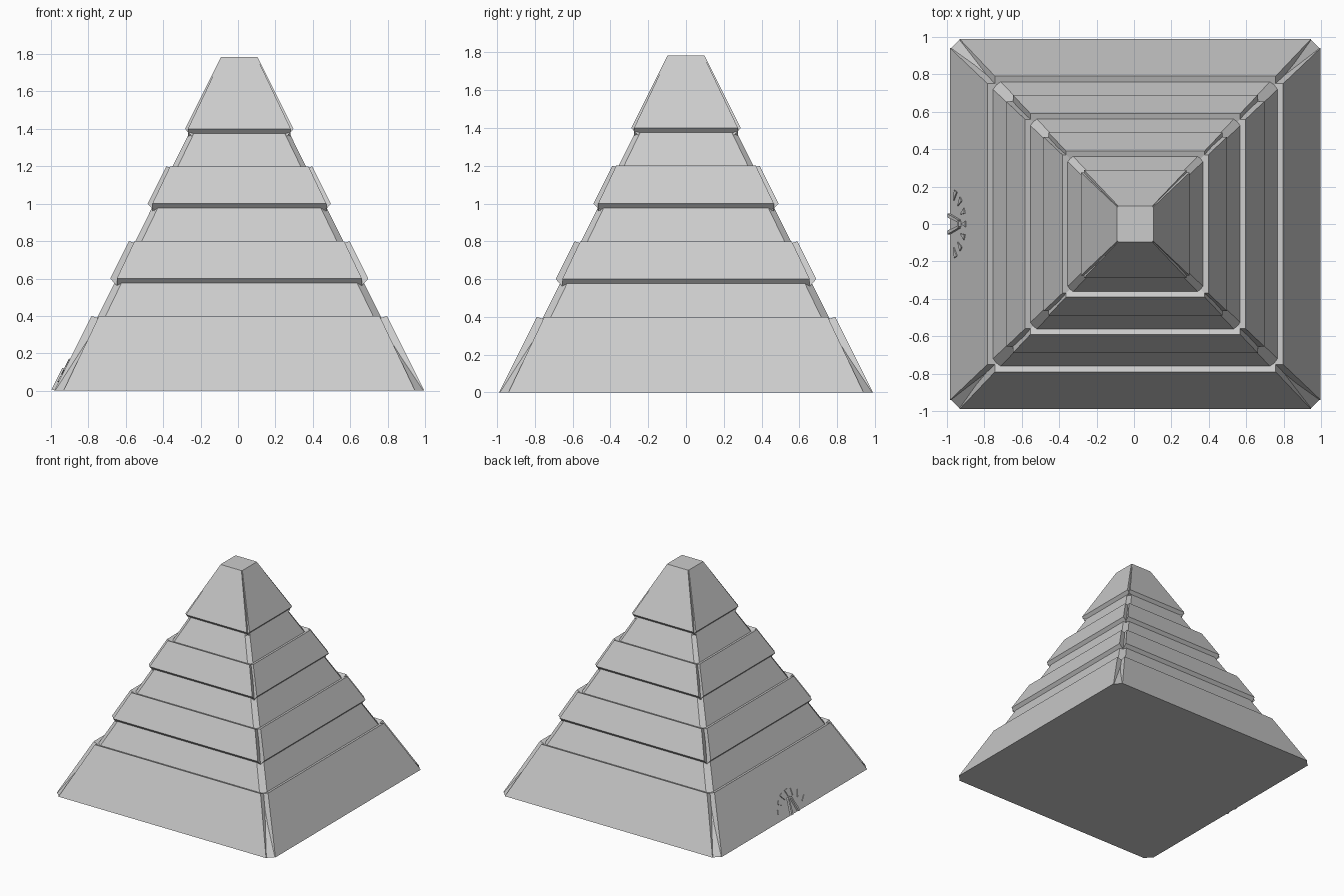
import bpy, bmesh
from math import radians, sin, cos, sqrt
from mathutils import Matrix, Vector

if "Cube" in bpy.data.objects:
    bpy.data.objects.remove(bpy.data.objects["Cube"])

CX = 0.007          # the pyramid sits slightly off-centre because of the doorway
TOP = 1.785
A, B = 1 / sqrt(5), 2 / sqrt(5)   # slope direction of the faces


def outer(z):
    return 0.99 - 0.5 * z


def half_width(z):
    return 0.94 - 0.475 * z


def make(name, rings, matrix=Matrix()):
    """Solid skinned between consecutive rings of equal vertex count."""
    bm = bmesh.new()
    loops = [[bm.verts.new(matrix @ Vector(p)) for p in ring] for ring in rings]
    for a, b in zip(loops, loops[1:]):
        n = len(a)
        for i in range(n):
            bm.faces.new((a[i], a[(i + 1) % n], b[(i + 1) % n], b[i]))
    bm.faces.new(loops[0][::-1])
    bm.faces.new(loops[-1])
    bmesh.ops.recalc_face_normals(bm, faces=bm.faces[:])
    mesh = bpy.data.meshes.new(name)
    bm.to_mesh(mesh)
    bm.free()
    obj = bpy.data.objects.new(name, mesh)
    bpy.context.collection.objects.link(obj)
    return obj


def octagon(h, c, z):
    pts = []
    for sx, sy in ((1, 1), (-1, 1), (-1, -1), (1, -1)):
        pair = [(sx * h, sy * (h - c), z), (sx * (h - c), sy * h, z)]
        pts += pair if sx * sy > 0 else pair[::-1]
    return pts


# Core with chamfered corners, flaring out at the foot
shift = Matrix.Translation((CX, 0, 0))
make("core", [octagon(0.985, 0.045, 0), octagon(0.76, 0.04, 0.39),
              octagon(0.065, 0.02, TOP)], shift)

# Raised sloping bands on all four sides
for level, (z0, z1) in enumerate([(0, 0.4), (0.6, 0.8), (1.0, 1.2), (1.4, TOP)]):
    # undercut lower edge and sloping upper ledge
    low = z0 - 0.05 if z0 else 0
    high = z1 - 0.02 if z1 < TOP else TOP
    profile = [(outer(z0), z0), (outer(z1), z1),
               (outer(high) - 0.07, high), (outer(low) - 0.07, low)]
    for side in range(4):
        rot = shift @ Matrix.Rotation(radians(90 * side), 4, 'Z')
        ends = [[(s * half_width(z0 if i in (0, 3) else z1), -d, z)
                 for i, (d, z) in enumerate(profile)] for s in (-1, 1)]
        make(f"band_{level}_{side}", ends, rot)


def relief(name, pts, height):
    """Flat shape standing on the left face, drawn in (y, distance up the slope)."""
    def place(y, s, n):
        return (CX - 0.99 + A * s - B * n, y, max(0, B * s + A * n))
    make(name, [[place(y, s, n) for y, s in pts] for n in (-0.008, height)])


# Doorway: two flared posts and a small lintel
for s in (-1, 1):
    relief("door_post", [(s * 0.055, 0), (s * 0.035, 0), (s * 0.012, 0.11),
                         (s * 0.022, 0.125)], 0.016)
relief("door_lintel", [(-0.022, 0.115), (0.022, 0.115), (0.014, 0.13), (-0.014, 0.13)], 0.016)


# Fan of small triangles around the doorway
def ray(angle, r0, r1, w):
    a = radians(angle)
    u, v = (cos(a), sin(a)), (-sin(a), cos(a))
    pts = [(r0, 0), (r1, -w), (r1, w)]
    relief("ray", [(u[0] * r + v[0] * t, u[1] * r + v[1] * t) for r, t in pts], 0.006)


for angle in (22, 45, 68, 90, 112, 135, 158):
    ray(angle, 0.135, 0.19, 0.016)
